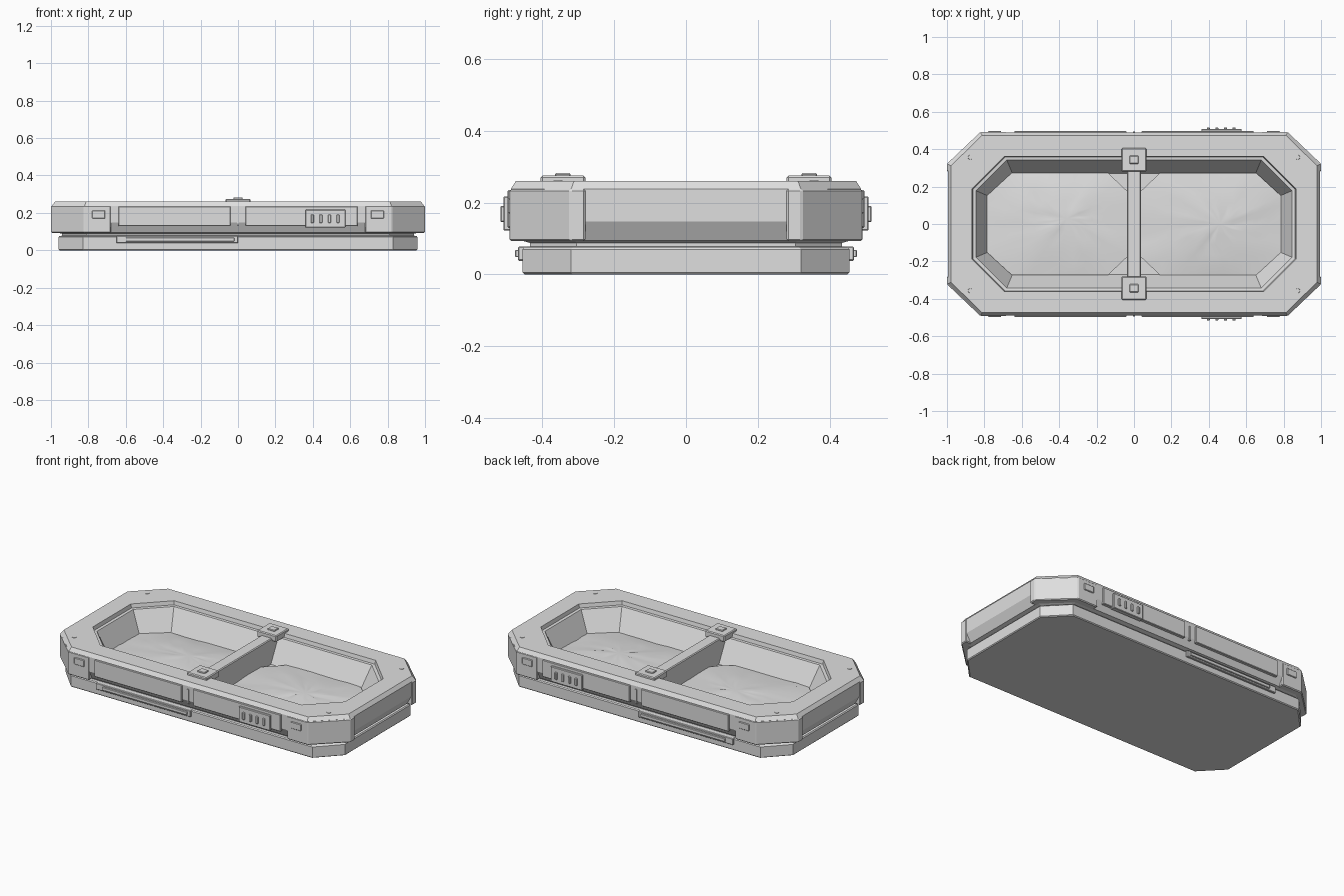
import bpy, bmesh, math, random
from mathutils import Vector

if "Cube" in bpy.data.objects:
    bpy.data.objects.remove(bpy.data.objects["Cube"])

random.seed(4)
grey = bpy.data.materials.new("light_grey")
grey.diffuse_color = (0.74, 0.74, 0.74, 1)
grey.use_nodes = True
grey.node_tree.nodes["Principled BSDF"].inputs["Base Color"].default_value = grey.diffuse_color


def finish(name, bm, bevel=0.0, smooth=None):
    bmesh.ops.recalc_face_normals(bm, faces=bm.faces)
    me = bpy.data.meshes.new(name)
    bm.to_mesh(me)
    bm.free()
    me.materials.append(grey)
    ob = bpy.data.objects.new(name, me)
    bpy.context.collection.objects.link(ob)
    if bevel:
        mod = ob.modifiers.new("bevel", 'BEVEL')
        mod.width = bevel
        mod.segments = 1
    if smooth:
        bpy.context.view_layer.objects.active = ob
        ob.select_set(True)
        bpy.ops.object.shade_smooth_by_angle(angle=math.radians(smooth))
        ob.select_set(False)
    return ob


def box(name, x0, x1, y0, y1, z0, z1, bevel=0.0):
    bm = bmesh.new()
    bmesh.ops.create_cube(bm, size=1)
    for v in bm.verts:
        v.co = Vector(((x0 + x1) / 2 + v.co.x * (x1 - x0),
                       (y0 + y1) / 2 + v.co.y * (y1 - y0),
                       (z0 + z1) / 2 + v.co.z * (z1 - z0)))
    return finish(name, bm, bevel)


def sided_box(name, x0, x1, y0, y1, z0, z1, bevel=0.0):
    """Same box on the front and on the back."""
    box("front_" + name, x0, x1, -y1, -y0, z0, z1, bevel)
    box("back_" + name, x0, x1, y0, y1, z0, z1, bevel)


def octagon(hx, hy, px, py):
    return [(px, -hy), (hx, -py), (hx, py), (px, hy),
            (-px, hy), (-hx, py), (-hx, -py), (-px, -hy)]


# Tray: stacked octagons up the outside, over the rim and down the inside
rings = [
    (0.955, 0.45, 0.825, 0.315, 0.0),
    (0.96, 0.455, 0.83, 0.32, 0.005),
    (0.96, 0.455, 0.83, 0.32, 0.07),
    (0.955, 0.45, 0.825, 0.315, 0.076),
    (0.94, 0.435, 0.81, 0.305, 0.078),
    (0.94, 0.435, 0.81, 0.305, 0.088),
    (0.965, 0.46, 0.81, 0.31, 0.095),
    (0.995, 0.488, 0.82, 0.32, 0.148),
    (0.995, 0.488, 0.82, 0.32, 0.238),
    (0.978, 0.474, 0.812, 0.312, 0.26),
    (0.867, 0.362, 0.692, 0.187, 0.26),
    (0.862, 0.357, 0.69, 0.185, 0.237),
    (0.845, 0.342, 0.68, 0.178, 0.235),
    (0.78, 0.27, 0.65, 0.15, 0.095),
]
bm = bmesh.new()
loops = [[bm.verts.new((x, y, z)) for x, y in octagon(hx, hy, px, py)]
         for hx, hy, px, py, z in rings]
for a, b in zip(loops, loops[1:]):
    for i in range(8):
        j = (i + 1) % 8
        bm.faces.new((a[i], a[j], b[j], b[i]))
bm.faces.new(loops[0][::-1])
bm.faces.new(loops[-1])
finish("tray", bm)

# Corner guards hanging below the recessed side bands
guard = [(0.68, 0.491), (0.822, 0.491), (1.0, 0.322), (1.0, 0.28),
         (0.93, 0.28), (0.80, 0.41), (0.68, 0.42)]
for sx in (-1, 1):
    for sy in (-1, 1):
        bm = bmesh.new()
        f = bm.faces.new([bm.verts.new((sx * x, sy * y, 0.093)) for x, y in guard])
        top = bmesh.ops.extrude_face_region(bm, geom=[f])["geom"]
        for v in top:
            if isinstance(v, bmesh.types.BMVert):
                v.co.z = 0.238
        finish("corner_guard", bm, 0.005)

        # Screw on top of the rim corner
        bm = bmesh.new()
        bmesh.ops.create_cone(bm, cap_ends=True, segments=12, radius1=0.014,
                              radius2=0.012, depth=0.006)
        bmesh.ops.translate(bm, verts=bm.verts, vec=(sx * 0.875, sy * 0.357, 0.259))
        finish("rim_screw", bm)

# Long side panels, centre rib and end tabs
for s in (-1, 1):
    a, b = sorted((s * 0.04, s * 0.64))
    sided_box("panel", a, b, 0.44, 0.497, 0.13, 0.235, 0.003)
    a, b = sorted((s * 0.71, s * 0.78))
    sided_box("tab", a, b, 0.47, 0.497, 0.17, 0.212, 0.003)
sided_box("centre_rib", -0.006, 0.006, 0.46, 0.494, 0.13, 0.22)

# Vent box with four ribs
sided_box("vent", 0.36, 0.575, 0.48, 0.509, 0.122, 0.217, 0.003)
for i in range(4):
    x = 0.397 + 0.046 * i
    sided_box("vent_rib", x - 0.008, x + 0.008, 0.50, 0.517, 0.146, 0.191, 0.003)

# Slide rail on the base
sided_box("rail", -0.65, 0.0, 0.44, 0.468, 0.038, 0.078, 0.003)
sided_box("rail_strip", -0.60, -0.02, 0.46, 0.476, 0.048, 0.068, 0.002)

# Divider with a clamp and button at each end
box("divider", -0.037, 0.037, -0.35, 0.35, 0.09, 0.252, 0.005)
sided_box("clamp", -0.067, 0.067, 0.28, 0.405, 0.235, 0.275, 0.005)
sided_box("clamp_button", -0.025, 0.025, 0.322, 0.365, 0.27, 0.282, 0.003)


# Uneven soil bed in each half, with corners cut at both ends
def soil(name, s, cx, cy):
    steps = 5
    x0, x1, hy = 0.03, 0.785, 0.274
    corners = [(0.14, -hy), (0.652, -hy), (x1, -0.152), (x1, 0.152),
               (0.652, hy), (0.14, hy), (x0, 0.17), (x0, -0.17)]
    edge = []
    for i, (x, y) in enumerate(corners):
        nx, ny = corners[(i + 1) % 8]
        k = 2 if i in (1, 3, 5, 7) else 6
        edge += [(x + (nx - x) * j / k, y + (ny - y) * j / k) for j in range(k)]
    bm = bmesh.new()
    mid = bm.verts.new((s * cx, cy, 0.135))
    prev = None
    for r in range(1, steps + 1):
        t = r / steps
        ring = []
        for x, y in edge:
            px, py = cx + (x - cx) * t, cy + (y - cy) * t
            z = 0.112 + 0.022 * (1 - t * t) + s * 0.02 * py + random.uniform(-0.003, 0.003)
            ring.append(bm.verts.new((s * px, py, z)))
        for i in range(len(ring)):
            j = (i + 1) % len(ring)
            if prev:
                bm.faces.new((prev[i], prev[j], ring[j], ring[i]))
            else:
                bm.faces.new((mid, ring[j], ring[i]))
        prev = ring
    # Skirt so the bed is solid down to the tray floor
    low = [bm.verts.new((v.co.x, v.co.y, 0.09)) for v in prev]
    for i in range(len(low)):
        j = (i + 1) % len(low)
        bm.faces.new((prev[i], prev[j], low[j], low[i]))
    bm.faces.new(low)
    finish(name, bm, smooth=40)


soil("left_soil", -1, 0.36, 0.03)
soil("right_soil", 1, 0.46, 0.0)
